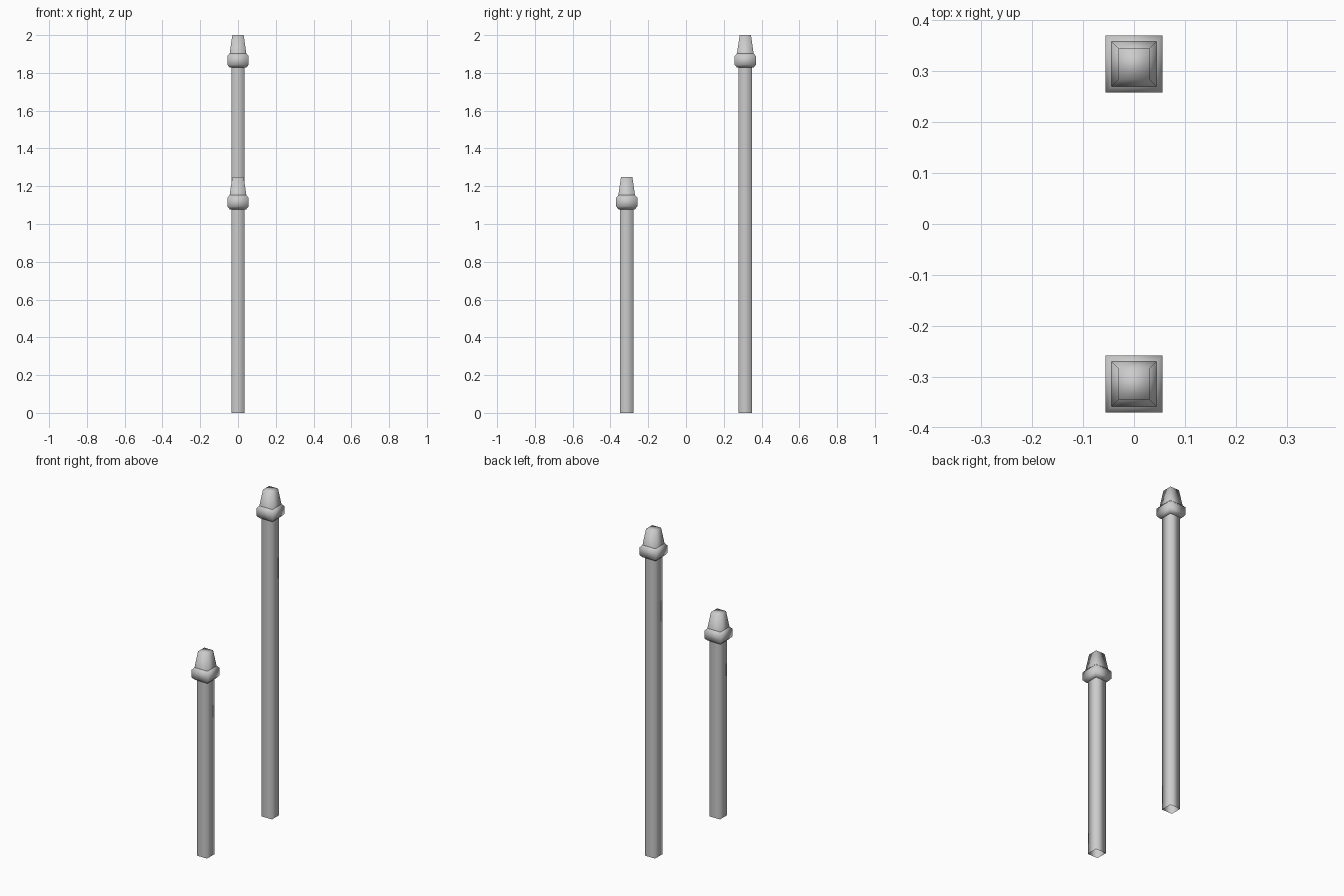
import bpy

if "Cube" in bpy.data.objects:
    bpy.data.objects.remove(bpy.data.objects["Cube"])

Y = 0.314  # distance of each post from the centre


def square_loft(name, profile, y, close_bottom=False, close_top=False):
    """Loft square rings given as (half width, height)."""
    verts, faces = [], []
    for h, z in profile:
        verts += [(-h, y - h, z), (h, y - h, z), (h, y + h, z), (-h, y + h, z)]
    for r in range(len(profile) - 1):
        for i in range(4):
            a, b = r * 4 + i, r * 4 + (i + 1) % 4
            faces.append((a, b, b + 4, a + 4))
    if close_bottom:
        faces.append((3, 2, 1, 0))
    if close_top:
        n = len(verts) - 4
        faces.append((n, n + 1, n + 2, n + 3))
    mesh = bpy.data.meshes.new(name)
    mesh.from_pydata(verts, [], faces)
    mesh.polygons.foreach_set("use_smooth", [True] * len(mesh.polygons))
    obj = bpy.data.objects.new(name, mesh)
    bpy.context.collection.objects.link(obj)
    return obj


def build_post(prefix, y, top):
    # Square shaft, open at the foot
    square_loft(prefix + "_shaft", [(0.035, 0), (0.035, top - 0.17)], y)
    # Chamfered collar
    square_loft(prefix + "_collar", [(0.035, top - 0.172), (0.044, top - 0.172),
                                     (0.056, top - 0.157), (0.056, top - 0.111),
                                     (0.044, top - 0.097)], y)
    # Tapered cap
    square_loft(prefix + "_cap", [(0.044, top - 0.097), (0.030, top)], y,
                close_top=True)


build_post("short_post", -Y, 1.25)
build_post("tall_post", Y, 2.0)
